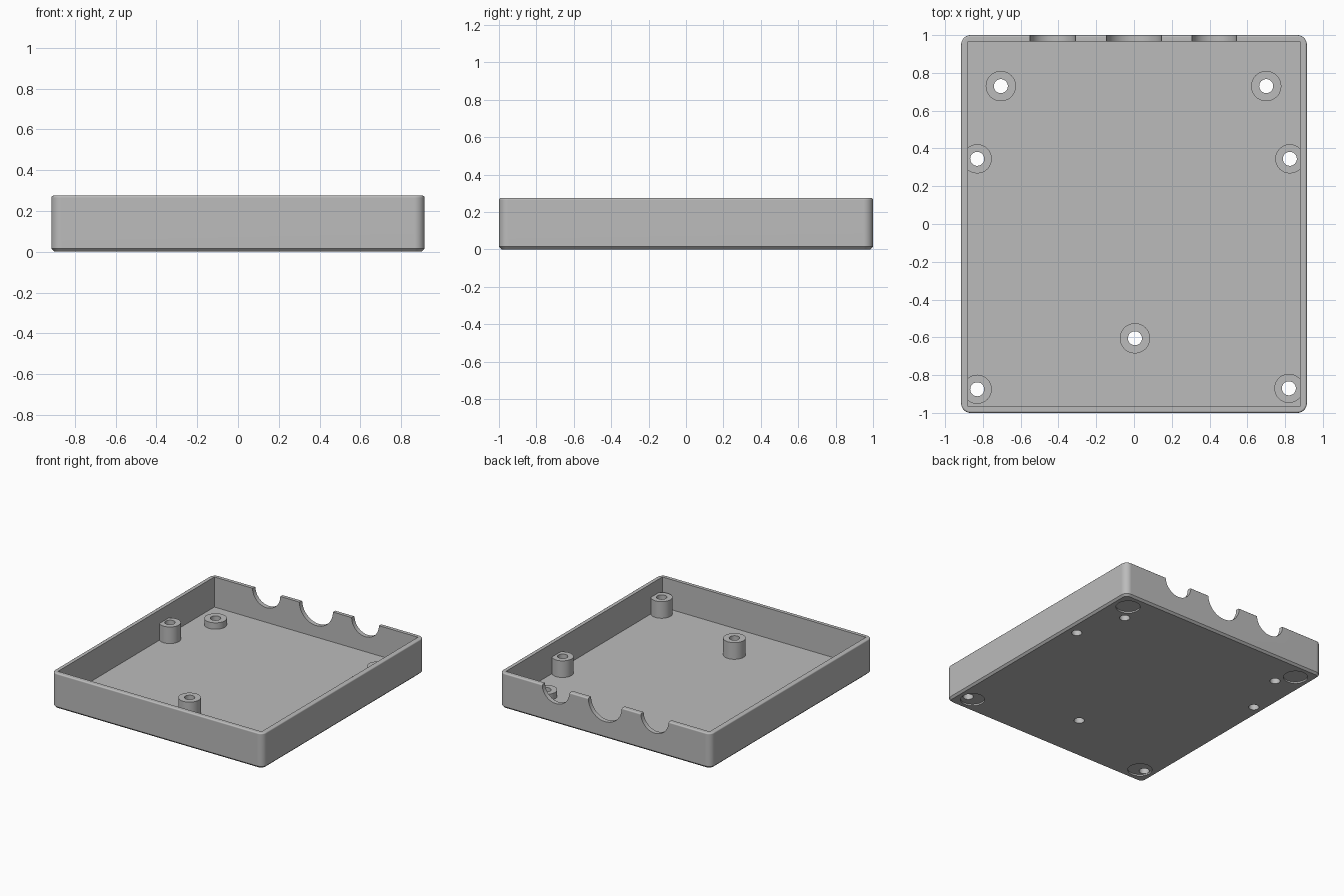
import bpy, bmesh, math

cube = bpy.data.objects.get("Cube")
if cube:
    bpy.data.objects.remove(cube, do_unlink=True)

HALF_X, HALF_Y, HEIGHT = 0.915, 1.0, 0.275
WALL, FLOOR, CORNER = 0.035, 0.04, 0.05
HOLE_R = 0.037

grey = bpy.data.materials.new("plain grey")
grey.use_nodes = True
grey.diffuse_color = (0.5, 0.5, 0.5, 1)
grey.node_tree.nodes["Principled BSDF"].inputs["Base Color"].default_value = (0.5, 0.5, 0.5, 1)


def finish(name, bm):
    bmesh.ops.recalc_face_normals(bm, faces=bm.faces)
    mesh = bpy.data.meshes.new(name)
    bm.to_mesh(mesh)
    bm.free()
    mesh.materials.append(grey)
    obj = bpy.data.objects.new(name, mesh)
    bpy.context.collection.objects.link(obj)
    return obj


def bridge(bm, a, b):
    n = len(a)
    for i in range(n):
        j = (i + 1) % n
        bm.faces.new((a[i], a[j], b[j], b[i]))


def rounded_loop(bm, inset, z, steps=8):
    # Rounded rectangle drawn as four corner arcs
    r = CORNER - inset
    loop = []
    for k, (sx, sy) in enumerate(((1, 1), (-1, 1), (-1, -1), (1, -1))):
        for i in range(steps + 1):
            a = math.pi / 2 * (k + i / steps)
            loop.append(bm.verts.new((sx * (HALF_X - CORNER) + r * math.cos(a),
                                      sy * (HALF_Y - CORNER) + r * math.sin(a), z)))
    return loop


def circle_loop(bm, x, y, z, r, n=48):
    return [bm.verts.new((x + r * math.cos(math.tau * i / n),
                          y + r * math.sin(math.tau * i / n), z)) for i in range(n)]


def cylinder(name, x, y, z0, z1, r):
    bm = bmesh.new()
    low, high = circle_loop(bm, x, y, z0, r), circle_loop(bm, x, y, z1, r)
    bridge(bm, low, high)
    bm.faces.new(low)
    bm.faces.new(high)
    return finish(name, bm)


def cut(target, cutter):
    mod = target.modifiers.new("cut", "BOOLEAN")
    mod.operation, mod.solver, mod.object = "DIFFERENCE", "EXACT", cutter
    bpy.context.view_layer.update()
    graph = bpy.context.evaluated_depsgraph_get()
    mesh = bpy.data.meshes.new_from_object(target.evaluated_get(graph))
    target.modifiers.clear()
    target.data = mesh
    bpy.data.objects.remove(cutter, do_unlink=True)


def smooth(obj):
    bpy.ops.object.select_all(action="DESELECT")
    obj.select_set(True)
    bpy.context.view_layer.objects.active = obj
    bpy.ops.object.shade_smooth_by_angle(angle=math.radians(30))
    mod = obj.modifiers.new("even shading", "WEIGHTED_NORMAL")
    mod.keep_sharp = True


# Tray body: chamfered bottom edge, upright sides, softly rounded rim
bm = bmesh.new()
fillet = 0.01
levels = [(0.015, 0), (0, 0.015)]
for i in range(5):
    a = math.pi / 2 * i / 4
    levels.append((fillet * (1 - math.cos(a)), HEIGHT - fillet * (1 - math.sin(a))))
loops = [rounded_loop(bm, d, z) for d, z in levels]
for a, b in zip(loops, loops[1:]):
    bridge(bm, a, b)
bm.faces.new(loops[0])
bm.faces.new(loops[-1])
tray = finish("tray", bm)

# Square-cornered cavity
bm = bmesh.new()
bmesh.ops.create_cube(bm, size=1)
for v in bm.verts:
    v.co.x *= 2 * (HALF_X - WALL)
    v.co.y *= 2 * (HALF_Y - WALL)
    v.co.z = FLOOR if v.co.z < 0 else HEIGHT + 0.2
cut(tray, finish("cavity", bm))

# Half-round notches in the back wall
for x, r in ((-0.43, 0.12), (0, 0.145), (0.425, 0.118)):
    notch = cylinder("notch", 0, 0, -0.1, 0.1, r)
    notch.rotation_euler.x = math.pi / 2
    notch.location = (x, HALF_Y, HEIGHT)
    cut(tray, notch)

# Shallow foot recesses underneath
for sx in (-1, 1):
    for sy in (-1, 1):
        cut(tray, cylinder("recess", sx * 0.782, sy * 0.866, -0.05, 0.012, 0.087))

# Hollow screw posts, each with a hole through the floor
posts = (
    ("back_right_short_post", -0.705, 0.73, 0.09, 0.08),
    ("back_left_short_post", 0.70, 0.73, 0.09, 0.08),
    ("right_post", -0.83, 0.345, 0.17, 0.077),
    ("left_post", 0.825, 0.345, 0.17, 0.077),
    ("middle_post", 0.005, -0.605, 0.17, 0.08),
    ("front_right_post", -0.83, -0.875, 0.17, 0.077),
    ("front_left_post", 0.82, -0.87, 0.17, 0.077),
)
for name, x, y, top, r in posts:
    cut(tray, cylinder("hole", x, y, -0.05, FLOOR + 0.05, HOLE_R))
    bm = bmesh.new()
    base = FLOOR - 0.001
    rings = [circle_loop(bm, x, y, z, rad) for z, rad in
             ((base, HOLE_R), (base, r), (top, r), (top, HOLE_R))]
    for i in range(4):
        bridge(bm, rings[i], rings[(i + 1) % 4])
    smooth(finish(name, bm))
smooth(tray)
